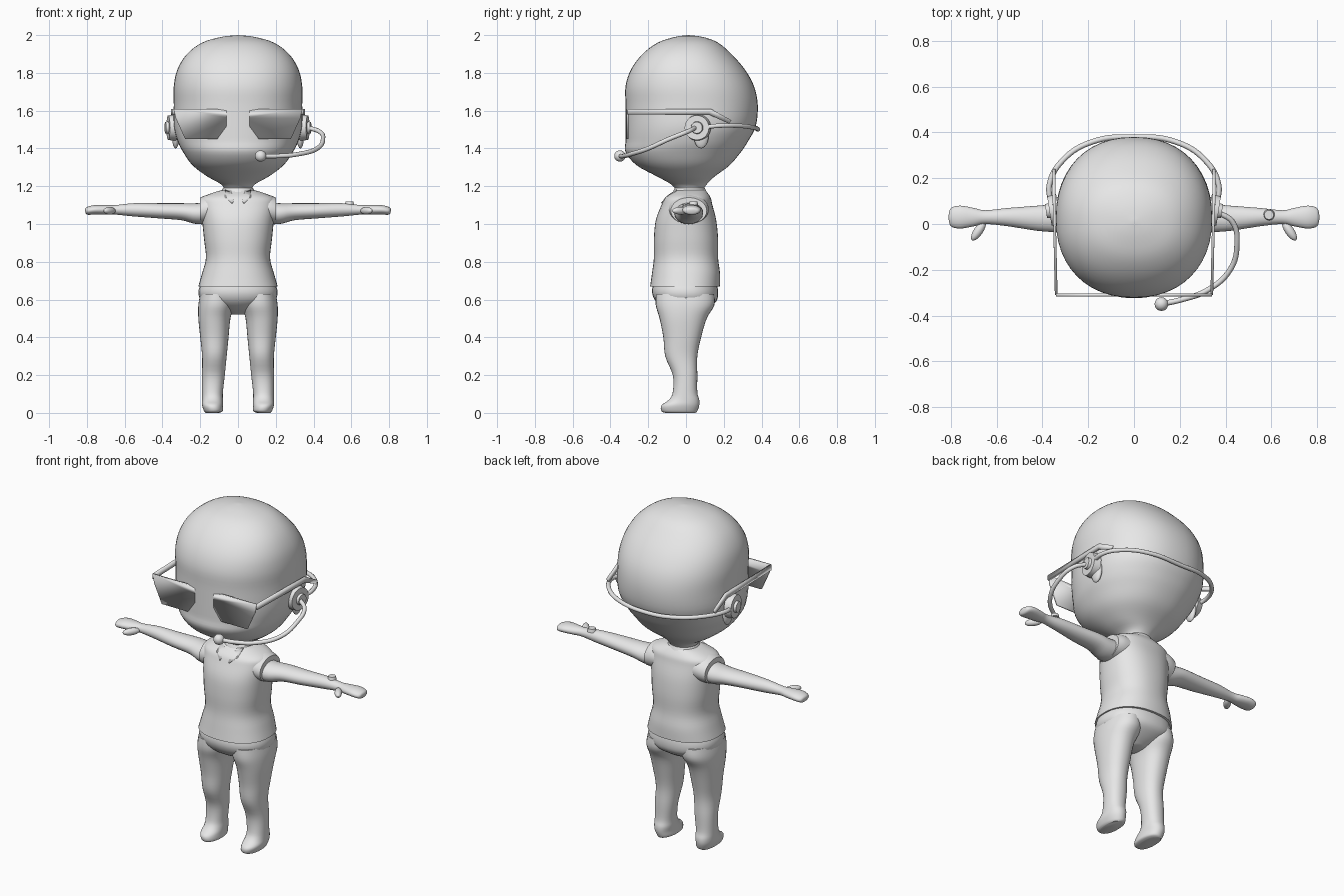
import bpy, bmesh, math
from mathutils import Matrix, Vector, Euler

cube = bpy.data.objects.get("Cube")
if cube:
    bpy.data.objects.remove(cube, do_unlink=True)

grey = bpy.data.materials.new("plain_grey")
grey.use_nodes = True
grey.diffuse_color = (0.8, 0.8, 0.8, 1)
grey.node_tree.nodes["Principled BSDF"].inputs["Base Color"].default_value = (0.8, 0.8, 0.8, 1)


def finish(name, bm, mirror=False, thick=0, angle=40):
    me = bpy.data.meshes.new(name)
    bm.to_mesh(me)
    bm.free()
    ob = bpy.data.objects.new(name, me)
    bpy.context.scene.collection.objects.link(ob)
    me.materials.append(grey)
    if thick:
        mod = ob.modifiers.new("thickness", 'SOLIDIFY')
        mod.thickness = thick
        mod.offset = 0
    if mirror:
        ob.modifiers.new("mirror", 'MIRROR')
    bpy.ops.object.select_all(action='DESELECT')
    ob.select_set(True)
    bpy.context.view_layer.objects.active = ob
    bpy.ops.object.shade_smooth_by_angle(angle=math.radians(angle))
    return ob


def spline(rows, steps):
    """Catmull-Rom interpolation through the rows."""
    out = []
    for i in range(len(rows) - 1):
        p0, p1 = rows[max(i - 1, 0)], rows[i]
        p2, p3 = rows[i + 1], rows[min(i + 2, len(rows) - 1)]
        for s in range(steps):
            t = s / steps
            out.append([0.5 * (2 * b + (c - a) * t + (2 * a - 5 * b + 4 * c - d) * t * t
                               + (3 * b - a - 3 * c + d) * t ** 3)
                        for a, b, c, d in zip(p0, p1, p2, p3)])
    return out + [list(rows[-1])]


def loft(name, rows, axis='Z', power=2.0, mirror=False, steps=4, sides=32, caps=True):
    """Rows are (position, u min, u max, v min, v max) along Z (u=x, v=y) or X (u=y, v=z)."""
    bm = bmesh.new()
    rings = []
    for t, u0, u1, v0, v1 in spline(rows, steps):
        ring = []
        for k in range(sides):
            a = 2 * math.pi * k / sides
            c, s = math.cos(a), math.sin(a)
            u = (u0 + u1) / 2 + (u1 - u0) / 2 * math.copysign(abs(c) ** (2 / power), c)
            v = (v0 + v1) / 2 + (v1 - v0) / 2 * math.copysign(abs(s) ** (2 / power), s)
            ring.append(bm.verts.new((u, v, t) if axis == 'Z' else (t, u, v)))
        rings.append(ring)
    for a, b in zip(rings, rings[1:]):
        for k in range(sides):
            n = (k + 1) % sides
            bm.faces.new((a[k], a[n], b[n], b[k]))
    if caps:
        bm.faces.new(rings[0][::-1])
        bm.faces.new(rings[-1])
    bmesh.ops.remove_doubles(bm, verts=bm.verts, dist=0.0001)
    bmesh.ops.recalc_face_normals(bm, faces=bm.faces)
    return finish(name, bm, mirror)


def ball(name, centre, radii, rot=(0, 0, 0), mirror=False):
    bm = bmesh.new()
    m = Matrix.Translation(centre) @ Euler(rot).to_matrix().to_4x4() @ Matrix.Diagonal((*radii, 1))
    bmesh.ops.create_uvsphere(bm, u_segments=20, v_segments=12, radius=1, matrix=m)
    return finish(name, bm, mirror)


def disc(name, centre, radius, top, depth, rot=(0, 0, 0), mirror=False):
    bm = bmesh.new()
    m = Matrix.Translation(centre) @ Euler(rot).to_matrix().to_4x4()
    bmesh.ops.create_cone(bm, cap_ends=True, segments=28, radius1=radius, radius2=top,
                          depth=depth, matrix=m)
    return finish(name, bm, mirror)


def plate(name, pts, thick, mirror=False, rim=0):
    bm = bmesh.new()
    face = bm.faces.new([bm.verts.new(p) for p in pts])
    if rim:
        bmesh.ops.inset_region(bm, faces=[face], thickness=rim, depth=-0.004)
    return finish(name, bm, mirror, thick)


def tube(name, pts, radius):
    cu = bpy.data.curves.new(name, 'CURVE')
    cu.dimensions = '3D'
    cu.bevel_depth, cu.bevel_resolution, cu.resolution_u = radius, 3, 8
    cu.use_fill_caps = True
    sp = cu.splines.new('BEZIER')
    sp.bezier_points.add(len(pts) - 1)
    for bp, p in zip(sp.bezier_points, pts):
        bp.co = p
        bp.handle_left_type = bp.handle_right_type = 'AUTO'
    cu.materials.append(grey)
    ob = bpy.data.objects.new(name, cu)
    bpy.context.scene.collection.objects.link(ob)
    bpy.ops.object.select_all(action='DESELECT')
    ob.select_set(True)
    bpy.context.view_layer.objects.active = ob
    bpy.ops.object.convert(target='MESH')
    bpy.ops.object.shade_smooth_by_angle(angle=math.radians(50))


# Head and neck
loft("head", [
    (1.10, -.07, .07, -.05, .09), (1.17, -.07, .07, -.05, .09), (1.21, -.09, .09, -.08, .11),
    (1.25, -.16, .16, -.15, .15), (1.31, -.24, .24, -.26, .23), (1.38, -.29, .29, -.32, .29),
    (1.44, -.32, .32, -.32, .33), (1.52, -.34, .34, -.32, .37), (1.63, -.34, .34, -.32, .38),
    (1.73, -.34, .34, -.32, .36), (1.82, -.32, .32, -.29, .31), (1.90, -.27, .27, -.23, .24),
    (1.96, -.19, .19, -.15, .17), (1.99, -.09, .09, -.06, .09), (2.00, 0, 0, .01, .01)],
    power=2.2, sides=48)
ball("ear", (.33, .08, 1.47), (.02, .04, .07), mirror=True)

# Shirt with short sleeve caps and collar
loft("shirt", [
    (.67, -.21, .21, -.19, .18), (.74, -.19, .19, -.18, .18), (.82, -.17, .17, -.17, .17),
    (.92, -.18, .18, -.17, .17), (1.02, -.19, .19, -.16, .16), (1.10, -.20, .20, -.13, .14),
    (1.14, -.19, .19, -.11, .13), (1.17, -.12, .12, -.07, .11), (1.18, -.08, .08, -.05, .10)],
    power=2.3, sides=40)
loft("sleeve", [(.10, -.09, .12, 1.0, 1.16), (.16, -.09, .12, 1.0, 1.155),
                (.20, -.08, .11, 1.0, 1.14)], axis='X', mirror=True)
loft("collar", [(1.15, -.10, .10, -.08, .12), (1.17, -.09, .09, -.07, .11),
                (1.19, -.08, .08, -.06, .10)], caps=False)
plate("collar_flap", [(.01, -.09, 1.15), (.03, -.13, 1.11), (.07, -.10, 1.14), (.07, -.05, 1.18)],
      .008, mirror=True)

# Arms and hands
loft("arm", [
    (.12, -.06, .09, 1.0, 1.12), (.22, -.06, .09, 1.0, 1.11), (.30, -.04, .09, 1.02, 1.11),
    (.42, -.03, .08, 1.03, 1.11), (.55, -.01, .07, 1.04, 1.11), (.65, 0, .06, 1.05, 1.10),
    (.70, -.01, .07, 1.05, 1.10), (.76, -.02, .08, 1.05, 1.10), (.80, -.01, .07, 1.05, 1.09),
    (.81, .02, .04, 1.07, 1.08)], axis='X', mirror=True, sides=24)
ball("thumb", (.68, -.03, 1.07), (.02, .05, .02), rot=(0, 0, .6), mirror=True)
disc("wrist_button", (.59, .04, 1.11), .025, .02, .02)

# Trousers and feet
loft("hips", [
    (.52, -.04, .04, -.04, .05), (.55, -.11, .11, -.11, .11), (.59, -.19, .19, -.16, .16),
    (.64, -.21, .21, -.18, .17), (.70, -.19, .19, -.17, .16)], power=2.3)
loft("leg", [
    (0, .10, .17, -.11, .05), (.01, .08, .18, -.13, .06), (.04, .08, .19, -.13, .07),
    (.07, .08, .19, -.09, .07), (.11, .08, .19, -.07, .06), (.20, .07, .19, -.07, .06),
    (.30, .06, .19, -.11, .06), (.40, .05, .20, -.12, .08), (.50, .04, .21, -.14, .11),
    (.57, .02, .21, -.16, .15), (.63, .02, .20, -.16, .15)], power=2.2, mirror=True)

# Glasses: one-piece front with a raised rim, and two temples
half = [(.12, 1.61), (.34, 1.61), (.33, 1.56), (.28, 1.45), (.11, 1.45), (.03, 1.56)]
outline = [(0, 1.59)] + half + [(-x, z) for x, z in reversed(half)]
plate("glasses_front", [(x, -.31, z) for x, z in reversed(outline)], .012, rim=.008)
plate("glasses_temple", [(x, y, z) for x, y, z in (
    (.34, -.31, 1.61), (.35, .13, 1.61), (.35, .24, 1.55), (.35, .23, 1.53),
    (.35, .12, 1.58), (.34, -.31, 1.58))], .012, mirror=True)

# Headset: ear cups, band behind the head, microphone boom
turn = (0, math.pi / 2, -.15)
disc("ear_cup", (.35, .06, 1.51), .07, .065, .04, turn, mirror=True)
disc("ear_cup_cap", (.36, .06, 1.51), .04, .03, .05, turn, mirror=True)
side = [(.36, .08, 1.51), (.37, .17, 1.52), (.31, .28, 1.52), (.18, .36, 1.51)]
tube("headset_band", side + [(0, .38, 1.50)] + [(-x, y, z) for x, y, z in reversed(side)], .012)
tube("microphone_boom", [
    (.37, .05, 1.51), (.43, .01, 1.49), (.45, -.09, 1.45), (.42, -.20, 1.40),
    (.32, -.29, 1.37), (.21, -.33, 1.36), (.12, -.35, 1.36)], .012)
ball("microphone", (.12, -.35, 1.36), (.03, .03, .03))
